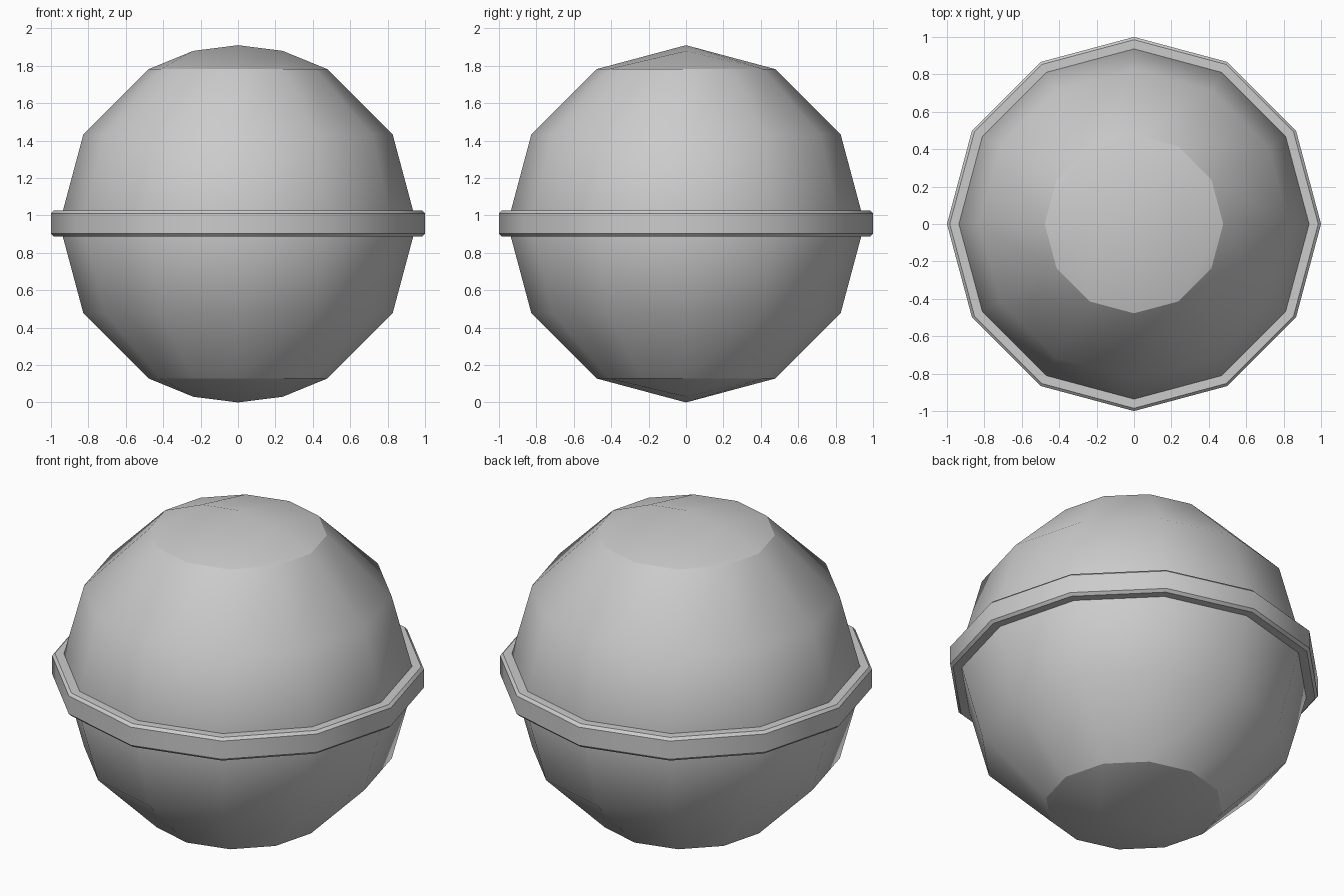
import bpy, bmesh
from math import sin, cos, pi, radians, sqrt

if "Cube" in bpy.data.objects:
    bpy.data.objects.remove(bpy.data.objects["Cube"])

N = 12          # sides around the vertical axis
R = 0.955       # ball radius, also its centre height


def ring(bm, r, z):
    return [bm.verts.new((r * cos(2 * pi * i / N), r * sin(2 * pi * i / N), z))
            for i in range(N)]


def bridge(bm, a, b):
    for i in range(N):
        j = (i + 1) % N
        bm.faces.new((a[i], a[j], b[j], b[i]))


def grid_cap(bm, rim, sign):
    # 4 x 2 quad grid inside the 12-sided rim, with a short ridge along x
    ridge = []
    for x in (-0.239, 0, 0.239):
        ridge.append(bm.verts.new((x, 0, R + sign * sqrt(R * R - x * x))))
    rows = [[rim[i] for i in (7, 8, 9, 10, 11)],
            [rim[6]] + ridge + [rim[0]],
            [rim[i] for i in (5, 4, 3, 2, 1)]]
    for lo, hi in zip(rows, rows[1:]):
        for c in range(4):
            bm.faces.new((lo[c], lo[c + 1], hi[c + 1], hi[c]))
    # crisp edge where the cap meets the side
    for i in range(N):
        bm.edges.get((rim[i], rim[(i + 1) % N])).smooth = False


def finish(bm, name):
    bmesh.ops.recalc_face_normals(bm, faces=bm.faces)
    for f in bm.faces:
        f.smooth = True
    mesh = bpy.data.meshes.new(name)
    bm.to_mesh(mesh)
    bm.free()
    ob = bpy.data.objects.new(name, mesh)
    bpy.context.collection.objects.link(ob)
    return ob


# Ball: five latitude rings closed by gridded caps
bm = bmesh.new()
rings = [ring(bm, R * cos(radians(a)), R + R * sin(radians(a)))
         for a in (-60, -30, 0, 30, 60)]
for a, b in zip(rings, rings[1:]):
    bridge(bm, a, b)
grid_cap(bm, rings[0], -1)
grid_cap(bm, rings[-1], 1)
finish(bm, "ball")

# Equator band: chamfered belt, inner side hidden in the ball
bm = bmesh.new()
profile = [(0.92, 0.888), (0.985, 0.888), (1.0, 0.903),
           (1.0, 1.01), (0.985, 1.025), (0.92, 1.025)]
rings = [ring(bm, r, z) for r, z in profile]
for a, b in zip(rings, rings[1:] + rings[:1]):
    bridge(bm, a, b)
for e in bm.edges:
    # keep the horizontal chamfer lines sharp
    if abs(e.verts[0].co.z - e.verts[1].co.z) < 1e-5 and \
            abs(e.verts[0].co.xy.length - e.verts[1].co.xy.length) < 1e-4:
        e.smooth = False
finish(bm, "equator_band")
